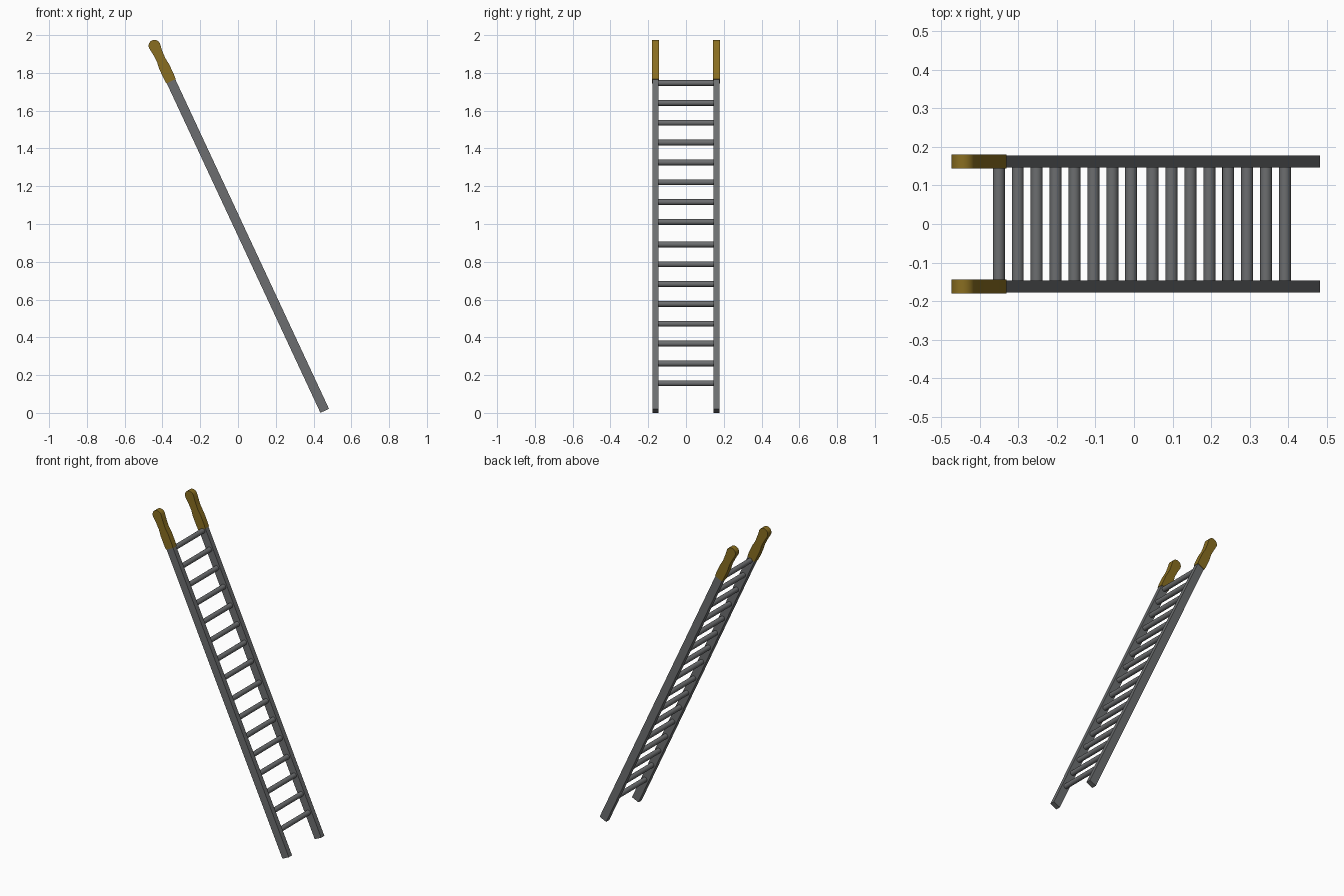
import bpy, bmesh, math
from mathutils import Matrix, Vector

if "Cube" in bpy.data.objects:
    bpy.data.objects.remove(bpy.data.objects["Cube"])

TILT = math.radians(25)
# ladder frame: local z runs up the rails, origin at centre of the rail feet
FRAME = Matrix.Translation((0.459, 0, 0.011)) @ Matrix.Rotation(-TILT, 4, 'Y')
RAIL_Y, RAIL_LEN = 0.162, 1.93


def material(name, rgb):
    m = bpy.data.materials.new(name)
    m.diffuse_color = (*rgb, 1)
    m.use_nodes = True
    m.node_tree.nodes["Principled BSDF"].inputs["Base Color"].default_value = m.diffuse_color
    return m


STEEL = material("grey steel", (0.15, 0.155, 0.16))
GOLD = material("dark yellow grip", (0.25, 0.155, 0.015))


def add(name, bm, mat, smooth=False):
    bmesh.ops.recalc_face_normals(bm, faces=bm.faces)
    me = bpy.data.meshes.new(name)
    bm.to_mesh(me)
    bm.free()
    me.materials.append(mat)
    ob = bpy.data.objects.new(name, me)
    ob.matrix_world = FRAME
    bpy.context.collection.objects.link(ob)
    if smooth:
        bpy.context.view_layer.objects.active = ob
        ob.select_set(True)
        bpy.ops.object.shade_smooth_by_angle(angle=math.radians(35))
        ob.select_set(False)


def slab(name, outline, y, thick, mat, smooth=False):
    """Extrude an (x, z) outline across y."""
    bm = bmesh.new()
    f = bm.faces.new([bm.verts.new((x, y - thick / 2, z)) for x, z in outline])
    r = bmesh.ops.extrude_face_region(bm, geom=[f])
    vs = [v for v in r["geom"] if isinstance(v, bmesh.types.BMVert)]
    bmesh.ops.translate(bm, verts=vs, vec=(0, thick, 0))
    add(name, bm, mat, smooth)


# grip outline: slight swell, waist, then rounded tip
tip = [(0.031 * math.cos(a), 2.133 + 0.031 * math.sin(a))
       for a in (math.pi * i / 10 for i in range(11))]
right = [(0.027, 1.925), (0.029, 1.95), (0.029, 2.01), (0.024, 2.05), (0.026, 2.09)]
grip = right + tip + [(-x, z) for x, z in reversed(right)]
rail = [(-0.025, 0), (0.025, 0), (0.025, RAIL_LEN), (-0.025, RAIL_LEN)]

for side, s in (("left", -1), ("right", 1)):
    slab(side + "_rail", rail, s * RAIL_Y, 0.032, STEEL)
    slab(side + "_grip", grip, s * RAIL_Y, 0.037, GOLD, True)

# two sections of eight rungs
for i in range(16):
    z = (0.157 + 0.105 * i if i < 8 else 1.011 + 0.105 * (i - 8)) - 0.011
    bm = bmesh.new()
    bmesh.ops.create_cone(bm, cap_ends=True, segments=16, radius1=0.0155, radius2=0.0155,
                          depth=2 * RAIL_Y - 0.02,
                          matrix=Matrix.Translation((0, 0, z / math.cos(TILT)))
                          @ Matrix.Rotation(math.pi / 2, 4, 'X'))
    add(f"rung_{i + 1}", bm, STEEL, True)
